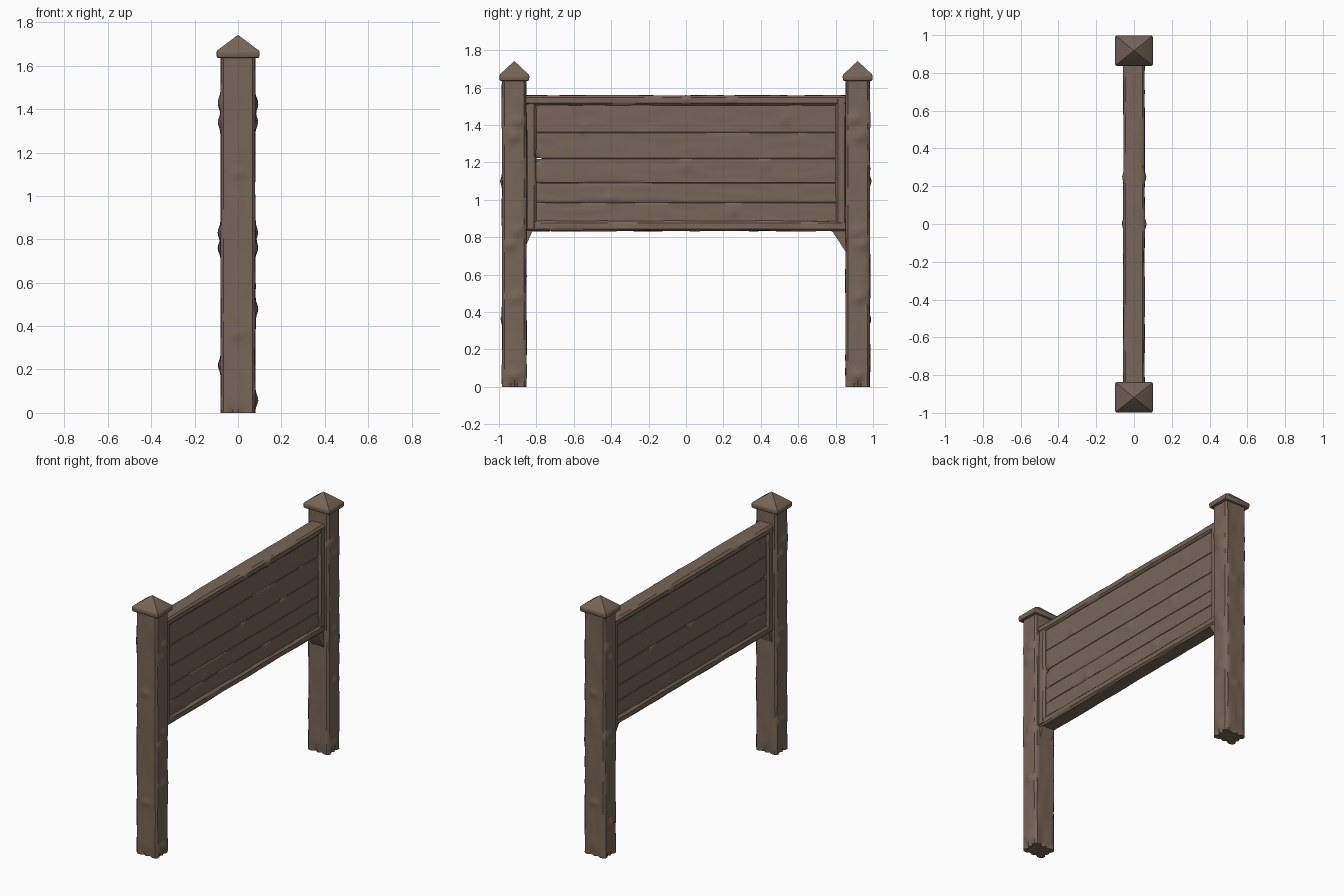
import bpy, bmesh, math
from mathutils import Vector, noise

if "Cube" in bpy.data.objects:
    bpy.data.objects.remove(bpy.data.objects["Cube"])

wood = bpy.data.materials.new("weathered brown wood")
wood.diffuse_color = (0.185, 0.132, 0.096, 1)
wood.use_nodes = True
wood.node_tree.nodes["Principled BSDF"].inputs["Base Color"].default_value = wood.diffuse_color


def finish(name, bm, angle=40):
    bmesh.ops.recalc_face_normals(bm, faces=bm.faces)
    me = bpy.data.meshes.new(name)
    bm.to_mesh(me)
    bm.free()
    me.materials.append(wood)
    ob = bpy.data.objects.new(name, me)
    bpy.context.collection.objects.link(ob)
    bpy.ops.object.select_all(action='DESELECT')
    ob.select_set(True)
    bpy.context.view_layer.objects.active = ob
    bpy.ops.object.shade_smooth_by_angle(angle=math.radians(angle))
    return ob


def outline(a, b, c, n):
    """Chamfered rectangle, each side split n times: (u, v, normal)."""
    pts = []
    for nu, nv in ((1, 0), (0, 1), (-1, 0), (0, -1)):
        tu, tv = -nv, nu
        h = (b if nu else a) - c
        for i in range(n + 1):
            t = -h + 2 * h * i / n
            pts.append((nu * a + tu * t, nv * b + tv * t, nu, nv))
    return pts


def timber(name, lo, hi, axis, chamfer=0.012, sides=6, step=0.014,
           rough=0.004, knots=(), cracks=False):
    """Rough beam along axis; knots are (position, radius, height)."""
    lo, hi = Vector(lo), Vector(hi)
    mid, half = (lo + hi) / 2, (hi - lo) / 2
    iu, iv = [i for i in range(3) if i != axis]
    prof = outline(half[iu], half[iv], chamfer, sides)
    rings = max(2, int(2 * half[axis] / step))
    bm = bmesh.new()
    rows = []
    for r in range(rings + 1):
        row = []
        for k, (u, v, nu, nv) in enumerate(prof):
            p = Vector((0, 0, 0))
            p[iu], p[iv] = mid[iu] + u, mid[iv] + v
            p[axis] = lo[axis] + 2 * half[axis] * r / rings
            n = Vector((0, 0, 0))
            n[iu], n[iv] = nu, nv
            # long grain waves plus knots
            q = p * 28
            q[axis] = p[axis] * 6
            d = rough * noise.noise(q)
            for pos, rad, height in knots:
                d += height * math.exp(-((p - Vector(pos)).length / rad) ** 2)
            # split ends at the foot
            if cracks and p[axis] < 0.06 and k % (sides + 1) in (2, 4):
                d -= 0.012 * (1 - p[axis] / 0.06)
            row.append(bm.verts.new(p + n * d))
        rows.append(row)
    m = len(prof)
    for a, b in zip(rows, rows[1:]):
        for i in range(m):
            j = (i + 1) % m
            bm.faces.new((a[i], a[j], b[j], b[i]))
    bm.faces.new(rows[0])
    bm.faces.new(rows[-1])
    return finish(name, bm)


def cap(name, y):
    """Square slab with a low pyramid on top."""
    bm = bmesh.new()
    rings = []
    for z, inset in ((1.635, 0.002), (1.667, 0.0)):
        a, b = 0.1 - inset, 0.081 - inset
        rings.append([bm.verts.new((sx * a, y + sy * b, z))
                      for sx, sy in ((1, 1), (-1, 1), (-1, -1), (1, -1))])
    tip = bm.verts.new((0, y, 1.742))
    bm.faces.new(rings[0])
    for i in range(4):
        j = (i + 1) % 4
        bm.faces.new((rings[0][i], rings[0][j], rings[1][j], rings[1][i]))
        bm.faces.new((rings[1][i], rings[1][j], tip))
    edges = [e for e in bm.edges if tip not in e.verts]
    bmesh.ops.bevel(bm, geom=edges, offset=0.008, segments=2,
                    affect='EDGES', profile=0.5)
    finish(name, bm, 30)


def brace(name, y0, y1, z1):
    """Small triangular bracket under the board."""
    bm = bmesh.new()
    sec = ((y0, 0.85), (y1, 0.85), (y1, 0.835), (y0, z1))
    a, b = [[bm.verts.new((x, y, z)) for y, z in sec] for x in (-0.045, 0.045)]
    bm.faces.new(a)
    bm.faces.new(b)
    for i in range(4):
        j = (i + 1) % 4
        bm.faces.new((a[i], a[j], b[j], b[i]))
    finish(name, bm)


# posts with knots, and their caps
for s, label in ((-1, "left"), (1, "right")):
    y = s * 0.918
    kn = [((sx * 0.08, y + dy, z), 0.03, 0.014) for sx, dy, z in (
        (s, -0.02, 1.43), (s, 0.01, 1.34), (-s, 0.02, 1.42), (-s, 0, 1.34),
        (s, 0, 0.83), (s, 0.02, 0.76), (-s, 0.01, 0.83), (-s, -0.02, 0.76),
        (1, 0.01, 0.48), (1, 0, 0.06), (-1, 0, 0.22))]
    kn += [((0, s * 0.983, z), 0.022, 0.010) for z in (1.1, 0.36)]
    timber(label + "_post", (-0.079, y - 0.065, 0), (0.079, y + 0.065, 1.645), 2,
           knots=kn, cracks=True)
    cap(label + "_post_cap", y)
    # upright frame strip beside the post
    ys = sorted((s * 0.80, s * 0.86))
    timber(label + "_frame_strip", (-0.056, ys[0], 0.85), (0.056, ys[1], 1.54), 2,
           sides=4)

# top and bottom frame rails
timber("top_rail", (-0.056, -0.86, 1.505), (0.056, 0.86, 1.558), 1, sides=4,
       knots=[((sx * 0.056, yy, 1.53), 0.02, 0.009)
              for sx in (-1, 1) for yy in (0.0, 0.25)])
timber("bottom_rail", (-0.056, -0.86, 0.833), (0.056, 0.86, 0.887), 1, sides=4)

# horizontal panel planks with a chip at one seam
levels = (0.87, 0.985, 1.09, 1.22, 1.36, 1.52)
panel_knots = [((sx * 0.04, yy, z), r, h) for sx in (-1, 1) for yy, z, r, h in (
    (-0.4, 1.01, 0.035, 0.009), (-0.55, 1.38, 0.03, 0.008), (0.53, 1.43, 0.03, 0.008),
    (0.42, 1.18, 0.03, 0.008), (0.25, 0.94, 0.03, 0.008), (0.0, 1.18, 0.025, 0.008))]
panel_knots += [((x, -0.80, 1.22), 0.022, -0.014) for x in (-0.03, -0.01, 0.01, 0.03)]
for i, (z0, z1) in enumerate(zip(levels, levels[1:])):
    timber("panel_plank_%d" % (i + 1), (-0.04, -0.82, z0 - 0.003),
           (0.04, 0.82, z1 + 0.003), 1, chamfer=0.006, sides=8,
           rough=0.003, knots=panel_knots)

# brackets under the board
brace("left_bracket", -0.86, -0.82, 0.745)
brace("right_bracket", 0.855, 0.78, 0.72)
